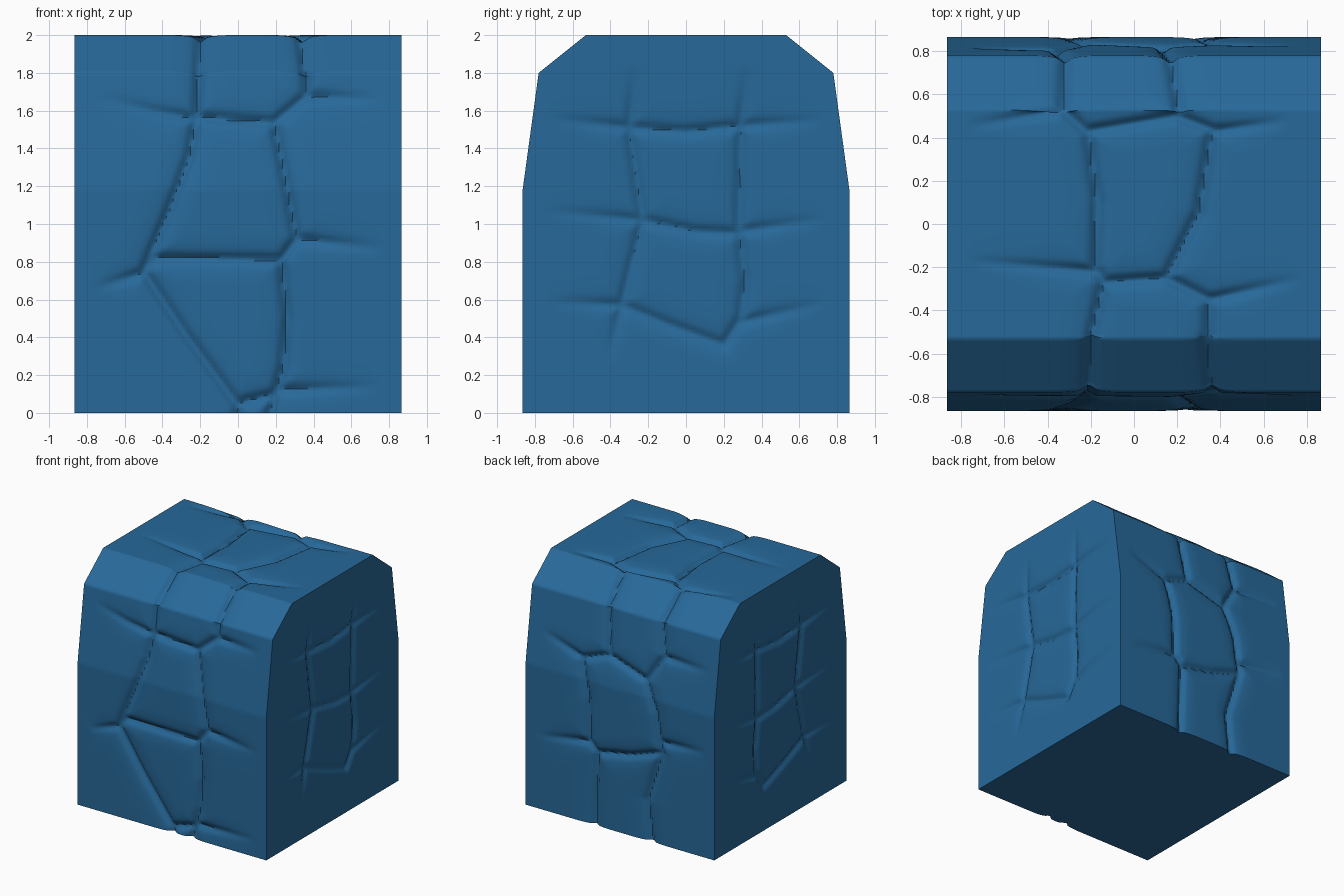
import bpy, bmesh, math
from mathutils import Vector

cube = bpy.data.objects.get("Cube")
if cube:
    bpy.data.objects.remove(cube)

HALF = 0.865      # half width of the block
CELLS = 96        # cells across each face
STEP = 0.018      # cell length along the wall profile

# Wall outline from the ground to the roof edge: (distance from centre, height)
WALL = [Vector(p) for p in ((HALF, 0), (HALF, 1.18), (0.78, 1.8), (0.53, 2))]
ROOF = 2 * WALL[-1].x
WALL_LENGTH = sum((b - a).length for a, b in zip(WALL, WALL[1:]))


def climb(height):
    """Distance walked up the wall outline to reach a height."""
    walked = 0
    for a, b in zip(WALL, WALL[1:]):
        if height <= b.y:
            return walked + (b - a).length * (height - a.y) / (b.y - a.y)
        walked += (b - a).length
    return walked


# Each panel unrolls its own coordinate onto one strip: front, roof, back
def on_front(z):
    return climb(z)


def on_roof(y):
    return WALL_LENGTH + ROOF / 2 + y


def on_back(z):
    return 2 * WALL_LENGTH + ROOF - climb(z)


def on_side(z):
    return z


# Cracks keep their depth, tails fade out towards their last point
front_cracks = [
    [(-.2, 2), (-.21, 1.78), (-.22, 1.56), (-.26, 1.35), (-.36, 1.08), (-.5, .75), (-.28, .42), (0, .04), (0, 0)],
    [(.33, 2), (.36, 1.8), (.36, 1.68), (.19, 1.54), (.25, 1.25), (.31, .92), (.23, .81), (-.44, .82), (-.5, .75)],
    [(-.22, 1.57), (.19, 1.54)],
    [(.23, .81), (.26, .5), (.24, .25), (.2, .1), (.17, 0)],
    [(0, .05), (.2, .1)],
]
front_tails = [
    [(-.22, 1.56), (-.45, 1.6), (-.75, 1.68)], [(.36, 1.68), (.76, 1.66)],
    [(.31, .92), (.78, .87)], [(-.5, .74), (-.76, .66)], [(.2, .12), (.76, .14)],
]
roof_cracks = [
    [(-.2, -.53), (-.14, -.27), (-.18, -.2), (-.17, .1), (-.21, .42), (-.33, .53)],
    [(-.14, -.27), (.15, -.25), (.35, -.35), (.34, -.53)],
    [(.15, -.25), (.3, .05), (.36, .42)],
    [(-.21, .43), (.2, .5), (.38, .43)],
]
roof_tails = [
    [(-.18, -.22), (-.78, -.17)], [(.35, -.35), (.78, -.25)],
    [(.38, .43), (.72, .48)], [(-.33, .53), (-.78, .45)],
]
back_cracks = [
    [(.21, 2), (.17, 1.8), (.13, 1.42), (-.22, 1.31), (-.32, 1.06), (-.37, .75), (-.24, .33), (-.28, 0)],
    [(-.33, 2), (-.32, 1.8), (-.36, 1.53), (-.22, 1.31)],
    [(.13, 1.42), (.37, 1.34), (.3, 1.02), (.29, .68), (.22, .6), (.24, 0)],
    [(.22, .6), (-.1, .66), (-.37, .75)],
]
back_tails = [
    [(.37, 1.34), (.74, 1.47)], [(-.36, 1.53), (-.78, 1.52)],
    [(-.37, .84), (-.79, .87)], [(.29, .67), (.74, .61)],
]
side_cracks = [
    [(-.3, 1.5), (-.23, 1.02), (-.34, .57), (-.1, .47), (.2, .36), (.29, .5), (.31, .7), (.28, .97), (.29, 1.52)],
    [(-.3, 1.51), (0, 1.49), (.29, 1.52)],
    [(-.23, 1.02), (.05, .96), (.28, .95)],
]
side_tails = [
    [(-.3, 1.51), (-.27, 1.84)], [(.29, 1.52), (.32, 1.84)],
    [(-.3, 1.51), (-.74, 1.56)], [(.29, 1.52), (.74, 1.55)],
    [(-.23, 1.02), (-.76, 1.07)], [(.28, .96), (.76, 1.03)],
    [(-.34, .57), (-.74, .59)], [(-.34, .57), (-.41, .26)], [(.29, .48), (.76, .59)],
]


def segments(cracks, tails, unroll):
    """Split lines into (start, end, start strength, end strength)."""
    out = []
    for lines, fades in ((cracks, False), (tails, True)):
        for line in lines:
            pts = [Vector((x, unroll(v))) for x, v in line]
            lengths = [(b - a).length for a, b in zip(pts, pts[1:])]
            walked = 0
            for a, b, size in zip(pts, pts[1:], lengths):
                total = sum(lengths) if fades else math.inf
                out.append((a, b, 1 - walked / total, 1 - (walked + size) / total))
                walked += size
    return out


def carve(u, v, segs):
    """Depth of the deepest groove at a point of an unrolled face."""
    deepest = 0
    for a, b, wa, wb in segs:
        dx, dy = b.x - a.x, b.y - a.y
        t = ((u - a.x) * dx + (v - a.y) * dy) / (dx * dx + dy * dy)
        t = min(1, max(0, t))
        d2 = (u - a.x - t * dx) ** 2 + (v - a.y - t * dy) ** 2
        if d2 < 0.04:
            shape = 0.028 * math.exp(-d2 / 0.0006) + 0.013 * math.exp(-d2 / 0.006)
            deepest = max(deepest, shape * (wa + (wb - wa) * t))
    return deepest


# Full outline over the block, sampled evenly: rows of (y, z)
climb_rows = [WALL[0]]
for a, b in zip(WALL, WALL[1:]):
    count = math.ceil((b - a).length / STEP)
    climb_rows += [a.lerp(b, k / count) for k in range(1, count + 1)]
front = [Vector((-p.x, p.y)) for p in climb_rows]
back = [Vector((p.x, p.y)) for p in reversed(climb_rows)]
roof = [front[-1].lerp(back[0], k / CELLS) for k in range(1, CELLS)]
outline = front + roof + back
TOP = len(front) - 1
LAST = len(outline) - 1

shell = (segments(front_cracks, front_tails, on_front)
         + segments(roof_cracks, roof_tails, on_roof)
         + segments(back_cracks, back_tails, on_back))
flank = segments(side_cracks, side_tails, on_side)

bm = bmesh.new()


def skin(grid):
    for lower, upper in zip(grid, grid[1:]):
        for j in range(CELLS):
            bm.faces.new((lower[j], lower[j + 1], upper[j + 1], upper[j]))


# Front, roof and back as one carved strip
strip, walked = [], 0
for i, p in enumerate(outline):
    before, after = outline[max(i - 1, 0)], outline[min(i + 1, LAST)]
    along = (after - before).normalized()
    inward = Vector((along.y, -along.x))
    if i:
        walked += (p - before).length
    row = []
    for j in range(CELLS + 1):
        x = -HALF + 2 * HALF * j / CELLS
        q = p + inward * carve(x, walked, shell)
        row.append(bm.verts.new((x, q.x, q.y)))
    strip.append(row)
skin(strip)

# Flat underside joining the front and back feet
skin([strip[LAST], strip[0]])

# Two mirrored carved flanks, sharing the strip's border
for column, sign in ((0, -1), (CELLS, 1)):
    grid = []
    for i in range(TOP):
        a, b = strip[i][column], strip[LAST - i][column]
        row = [a]
        for k in range(1, CELLS):
            co = a.co.lerp(b.co, k / CELLS)
            co.x -= sign * 0.75 * carve(co.y, co.z, flank)
            row.append(bm.verts.new(co))
        grid.append(row + [b])
    grid.append([strip[TOP + k][column] for k in range(CELLS + 1)])
    skin(grid)

bmesh.ops.recalc_face_normals(bm, faces=bm.faces)
mesh = bpy.data.meshes.new("stone_block")
bm.to_mesh(mesh)
bm.free()

# Blue stone
stone = bpy.data.materials.new("blue_stone")
stone.use_nodes = True
colour = (0.02, 0.14, 0.32, 1)
stone.diffuse_color = colour
stone.node_tree.nodes["Principled BSDF"].inputs["Base Color"].default_value = colour
mesh.materials.append(stone)

block = bpy.data.objects.new("stone_block", mesh)
bpy.context.collection.objects.link(block)
bpy.ops.object.select_all(action="DESELECT")
block.select_set(True)
bpy.context.view_layer.objects.active = block
bpy.ops.object.shade_smooth_by_angle(angle=math.radians(50))
